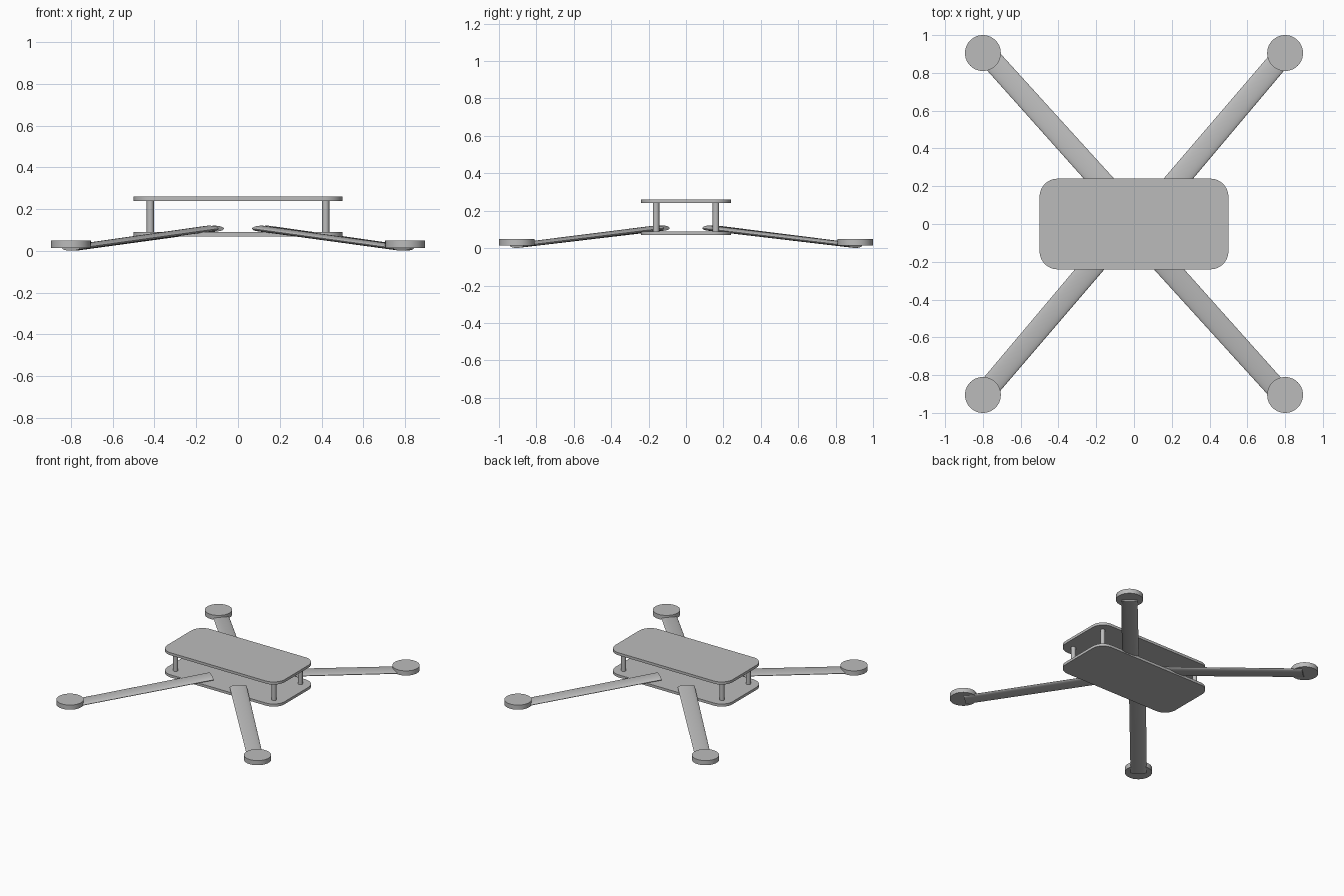
import bpy, bmesh, math
from mathutils import Vector, Matrix

cube = bpy.data.objects.get("Cube")
if cube:
    bpy.data.objects.remove(cube, do_unlink=True)

grey = bpy.data.materials.new("plain_grey")
grey.use_nodes = True
colour = (0.5, 0.5, 0.5, 1)
grey.diffuse_color = colour
grey.node_tree.nodes["Principled BSDF"].inputs["Base Color"].default_value = colour


def finish(name, bm):
    bmesh.ops.recalc_face_normals(bm, faces=bm.faces)
    mesh = bpy.data.meshes.new(name)
    bm.to_mesh(mesh)
    bm.free()
    mesh.materials.append(grey)
    obj = bpy.data.objects.new(name, mesh)
    bpy.context.collection.objects.link(obj)
    bpy.ops.object.select_all(action='DESELECT')
    bpy.context.view_layer.objects.active = obj
    obj.select_set(True)
    bpy.ops.object.shade_smooth_by_angle(angle=math.radians(40))
    return obj


def plate(name, z0, z1, hx=0.5, hy=0.24, r=0.095):
    """Rounded rectangle extruded from z0 to z1."""
    bm = bmesh.new()
    steps = 8
    verts = []
    for quarter, (sx, sy) in enumerate([(1, 1), (-1, 1), (-1, -1), (1, -1)]):
        for i in range(steps + 1):
            a = (quarter + i / steps) * math.pi / 2
            verts.append(bm.verts.new((sx * (hx - r) + r * math.cos(a),
                                       sy * (hy - r) + r * math.sin(a), z0)))
    face = bm.faces.new(verts)
    new = bmesh.ops.extrude_face_region(bm, geom=[face])["geom"]
    top = [v for v in new if isinstance(v, bmesh.types.BMVert)]
    bmesh.ops.translate(bm, verts=top, vec=(0, 0, z1 - z0))
    return finish(name, bm)


def cylinder(name, x, y, z0, z1, radius, sides):
    bm = bmesh.new()
    bmesh.ops.create_cone(bm, cap_ends=True, segments=sides, radius1=radius, radius2=radius,
                          depth=z1 - z0, matrix=Matrix.Translation((x, y, (z0 + z1) / 2)))
    return finish(name, bm)


def arm(name, start, end, half_width=0.06, half_thick=0.014):
    """Flattened round beam running from start to end."""
    start, end = Vector(start), Vector(end)
    axis = (end - start).normalized()
    side = Vector((0, 0, 1)).cross(axis).normalized()
    up = axis.cross(side)
    bm = bmesh.new()
    bmesh.ops.create_cone(bm, cap_ends=True, segments=32, radius1=1, radius2=0.93,
                          depth=(end - start).length)
    bmesh.ops.scale(bm, vec=(half_width, half_thick, 1), verts=bm.verts)
    turn = Matrix((side, up, axis)).transposed().to_4x4()
    bmesh.ops.transform(bm, matrix=Matrix.Translation((start + end) / 2) @ turn, verts=bm.verts)
    return finish(name, bm)


# Body plates
plate("bottom_plate", 0.07, 0.09)
plate("top_plate", 0.24, 0.26)

# Standoffs, arms and motors at each corner
for sx, side_name in ((1, "left"), (-1, "right")):
    for sy, end_name in ((-1, "front"), (1, "back")):
        tag = f"{end_name}_{side_name}"
        cylinder(f"{tag}_standoff", sx * 0.42, sy * 0.16, 0.085, 0.245, 0.017, 16)
        cylinder(f"{tag}_motor", sx * 0.8, sy * 0.905, 0.014, 0.05, 0.095, 48)
        # Diagonal pairs are slightly offset from each other
        if sx == sy:
            inner, outer = (0.138, 0.126), (0.8, 0.905)
        else:
            inner, outer = (0.112, 0.158), (0.785, 0.905)
        arm(f"{tag}_arm", (sx * inner[0], sy * inner[1], 0.107),
            (sx * outer[0], sy * outer[1], 0.014))
